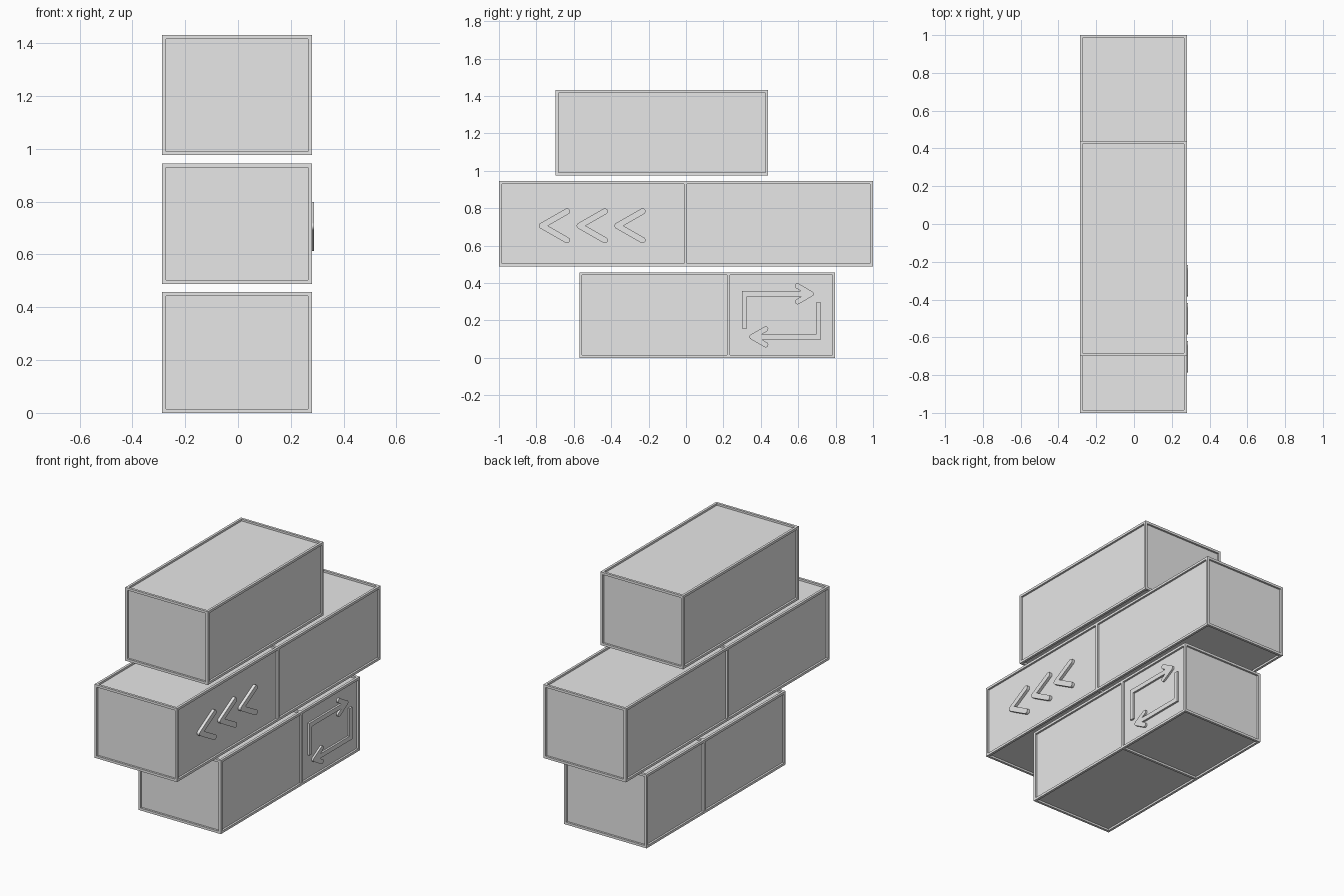
import bpy, bmesh, math
from mathutils import Vector, Matrix

if "Cube" in bpy.data.objects:
    bpy.data.objects.remove(bpy.data.objects["Cube"])

grey = bpy.data.materials.new("plain grey")
grey.diffuse_color = (0.8, 0.8, 0.8, 1)
grey.use_nodes = True
grey.node_tree.nodes["Principled BSDF"].inputs["Base Color"].default_value = grey.diffuse_color

X0, X1 = -0.287, 0.281      # common width of all crates
RIM, DEPTH = 0.015, 0.012   # frame bar width, panel recess


def add_object(name, mesh):
    ob = bpy.data.objects.new(name, mesh)
    mesh.materials.append(grey)
    bpy.context.collection.objects.link(ob)
    return ob


def crate(name, y0, y1, z0, z1, divider=None):
    """Box with a raised frame on every edge and an optional middle band."""
    lo, hi = Vector((X0, y0, z0)), Vector((X1, y1, z1))
    bm = bmesh.new()
    bmesh.ops.create_cube(bm, size=1)
    bmesh.ops.transform(bm, verts=bm.verts, matrix=Matrix.Translation(
        (lo + hi) / 2) @ Matrix.Diagonal((*(hi - lo), 1)))
    cuts = [(a, v) for a in range(3) for v in (lo[a] + RIM, hi[a] - RIM)]
    if divider is not None:
        cuts += [(1, divider - RIM / 2), (1, divider + RIM / 2)]
    for axis, v in cuts:
        n = Vector((0, 0, 0))
        n[axis] = 1
        bmesh.ops.bisect_plane(bm, geom=bm.verts[:] + bm.edges[:] + bm.faces[:],
                               plane_co=n * v, plane_no=n)

    # Sink the panels between the bars
    def is_panel(f):
        c = f.calc_center_median()
        inside = sum(lo[a] + RIM < c[a] < hi[a] - RIM for a in range(3))
        band = (divider is not None and abs(f.normal.y) < 0.5
                and abs(c.y - divider) < RIM / 2)
        return inside == 2 and not band

    bm.normal_update()
    panels = [f for f in bm.faces if is_panel(f)]
    bmesh.ops.inset_individual(bm, faces=panels, thickness=0, depth=-DEPTH)
    me = bpy.data.meshes.new(name)
    bm.to_mesh(me)
    bm.free()
    return add_object(name, me)


def stroke(name, path, r, top, steps=8):
    """Raised line along a (y, z) path on the right side; steps=1 gives flat ends."""
    pts = [Vector(p) for p in path]
    loop = pts + pts[-2:0:-1]
    out = []
    for i, p in enumerate(loop):
        d1 = (p - loop[i - 1]).normalized()
        d2 = (loop[(i + 1) % len(loop)] - p).normalized()
        n1, n2 = Vector((d1.y, -d1.x)), Vector((d2.y, -d2.x))
        turn = math.atan2(d1.x * d2.y - d1.y * d2.x, d1.dot(d2))
        if turn < -3.1:
            turn += 2 * math.pi
        if turn > 1.8:      # rounded tip or line end
            a = math.atan2(n1.y, n1.x)
            for k in range(steps + 1):
                t = a + turn * k / steps
                out.append(p + r * Vector((math.cos(t), math.sin(t))))
        else:               # mitred corner
            out.append(p + (n1 + n2) * r / (1 + n1.dot(n2)))
    n = len(out)
    base = X1 - DEPTH - 0.003
    verts = [(x, q.x, q.y) for x in (base, top) for q in out]
    faces = [list(range(n, 2 * n)), list(range(n - 1, -1, -1))]
    faces += [(i, (i + 1) % n, (i + 1) % n + n, i + n) for i in range(n)]
    me = bpy.data.meshes.new(name)
    me.from_pydata(verts, [], faces)
    add_object(name, me)


# Three stacked crates
crate("bottom_crate", -0.57, 0.797, 0, 0.457, 0.227)
crate("middle_crate", -1, 1, 0.488, 0.945, -0.003)
crate("top_crate", -0.698, 0.439, 0.976, 1.432)

# Row of chevrons on the middle crate
for i in range(3):
    y = -0.771 + 0.202 * i
    stroke(f"chevron_{i + 1}", [(y + 0.135, 0.783), (y, 0.706), (y + 0.135, 0.629)],
           0.016, 0.287)

# Pair of circulating arrows on the bottom crate, the second turned half round
CY, CZ = 0.511, 0.227
for label, s in (("upper", 1), ("lower", -1)):
    def turned(pts):
        return [(CY + s * (y - CY), CZ + s * (z - CZ)) for y, z in pts]
    stroke(f"{label}_arrow_shaft",
           turned([(0.313, 0.157), (0.313, 0.342), (0.66, 0.342)]), 0.014, X1, 1)
    stroke(f"{label}_arrow_head",
           turned([(0.596, 0.384), (0.669, 0.342), (0.596, 0.300)]), 0.014, X1)
